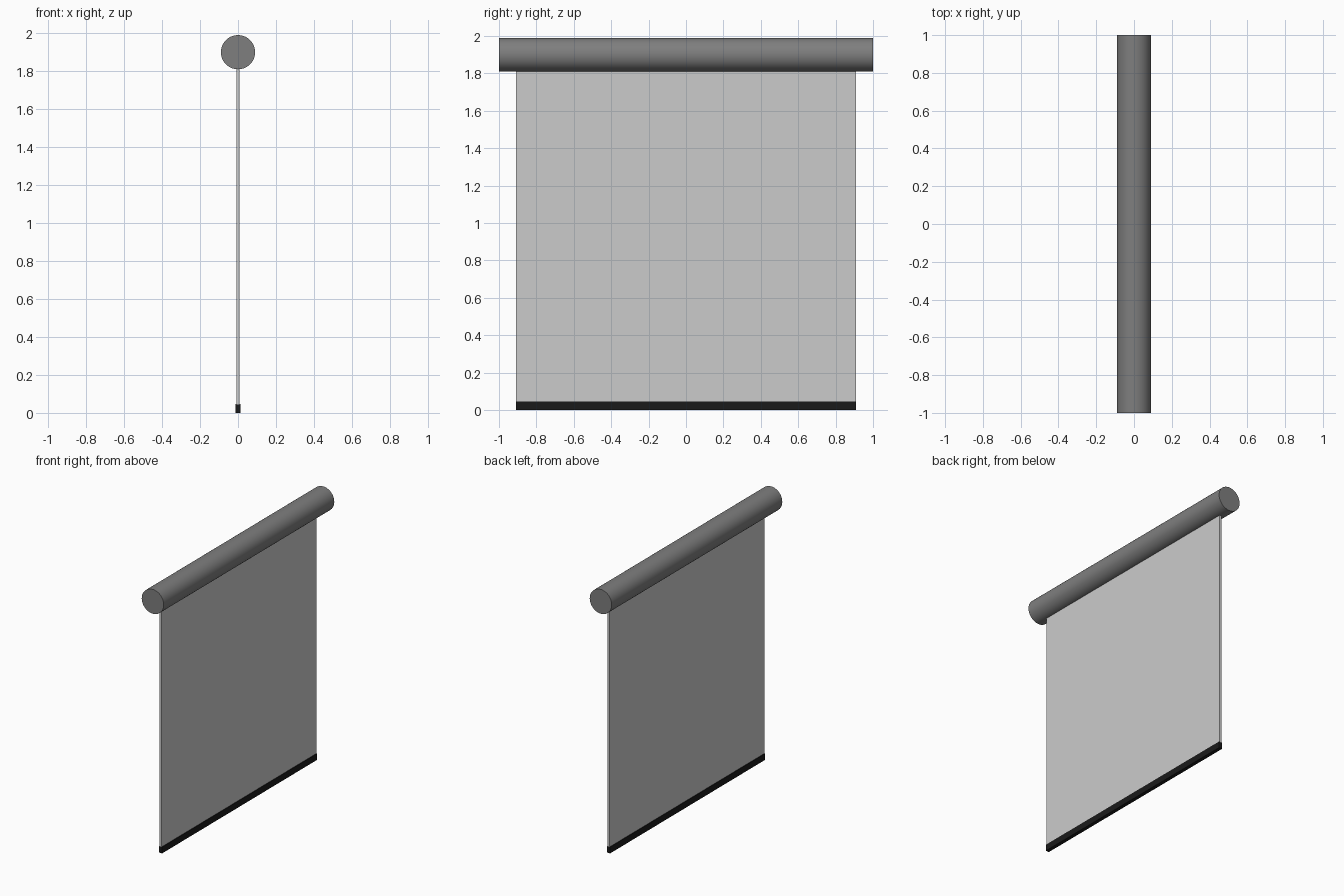
import bpy
import math

if "Cube" in bpy.data.objects:
    bpy.data.objects.remove(bpy.data.objects["Cube"])


def paint(obj, name, value):
    mat = bpy.data.materials.new(name)
    mat.diffuse_color = (value, value, value, 1)
    mat.use_nodes = True
    mat.node_tree.nodes["Principled BSDF"].inputs["Base Color"].default_value = mat.diffuse_color
    obj.data.materials.append(mat)


def box(name, width, depth, z0, z1):
    bpy.ops.mesh.primitive_cube_add(size=1, location=(0, 0, (z0 + z1) / 2))
    obj = bpy.context.object
    obj.name = name
    obj.scale = (width, depth, z1 - z0)
    bpy.ops.object.transform_apply(location=False, rotation=False, scale=True)
    return obj


# Roller housing along y
bpy.ops.mesh.primitive_cylinder_add(vertices=64, radius=0.09, depth=2,
                                    location=(0, 0, 1.9),
                                    rotation=(math.pi / 2, 0, 0))
roller = bpy.context.object
roller.name = "roller_housing"
bpy.ops.object.shade_smooth_by_angle(angle=math.radians(30))
paint(roller, "dark_grey", 0.21)

# Hanging screen sheet, its top edge tucked into the housing
box("screen_sheet", 0.018, 1.818, 0.045, 1.83)

# Weighted bar at the bottom edge
bar = box("bottom_bar", 0.027, 1.818, 0, 0.047)
paint(bar, "black", 0.01)
